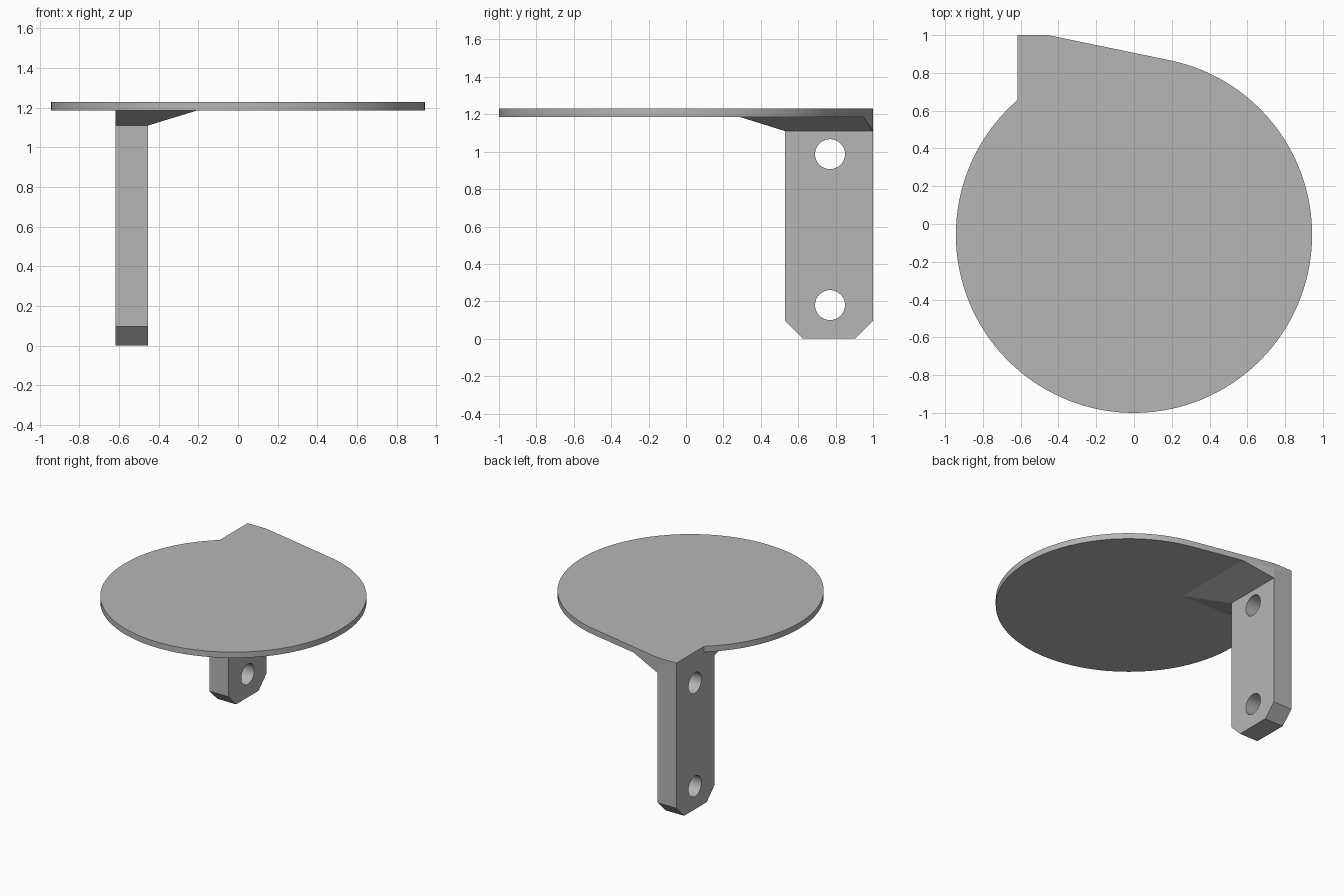
import bpy, bmesh
from math import sin, cos, pi, acos, asin, atan2, hypot
from mathutils import Matrix

if "Cube" in bpy.data.objects:
    bpy.data.objects.remove(bpy.data.objects["Cube"])

grey = bpy.data.materials.new("plain grey")
grey.use_nodes = True
grey.diffuse_color = (0.47, 0.47, 0.47, 1)
grey.node_tree.nodes["Principled BSDF"].inputs["Base Color"].default_value = grey.diffuse_color


def finish(bm, name):
    bmesh.ops.recalc_face_normals(bm, faces=bm.faces)
    mesh = bpy.data.meshes.new(name)
    bm.to_mesh(mesh)
    bm.free()
    mesh.materials.append(grey)
    ob = bpy.data.objects.new(name, mesh)
    bpy.context.scene.collection.objects.link(ob)
    return ob


def smooth(ob):
    bpy.ops.object.select_all(action='DESELECT')
    ob.select_set(True)
    bpy.context.view_layer.objects.active = ob
    bpy.ops.object.shade_smooth_by_angle(angle=pi / 6)


def prism(points, offset, name):
    """Extrude a closed planar outline along offset."""
    bm = bmesh.new()
    face = bm.faces.new([bm.verts.new(p) for p in points])
    moved = bmesh.ops.extrude_face_region(bm, geom=[face], use_keep_orig=True)["geom"]
    verts = [g for g in moved if isinstance(g, bmesh.types.BMVert)]
    bmesh.ops.translate(bm, verts=verts, vec=offset)
    return finish(bm, name)


R, CY = 0.943, -0.057            # disc radius and centre
X0, X1 = -0.617, -0.455          # post sides
Y0, Y1 = 0.53, 1.0               # post front and back
Z_POST, Z_LOW, Z_TOP = 1.11, 1.185, 1.23

# Plate: disc joined to the post corner by a straight tangent edge
reach = hypot(X1, Y1 - CY)
start = atan2(X0, -(R * R - X0 * X0) ** 0.5) + 2 * pi
start = pi - asin(-X0 / R) + pi / 2 - pi / 2
start = pi / 2 + asin(-X0 / R)
end = atan2(Y1 - CY, X1) - acos(R / reach)
N = 112
arc = [start + (end + 2 * pi - start) * i / N for i in range(N + 1)]
outline = [(R * cos(a), CY + R * sin(a), Z_LOW) for a in arc]
outline += [(X1, Y1, Z_LOW), (X0, Y1, Z_LOW)]
smooth(prism(outline, (0, 0, Z_TOP - Z_LOW), "plate"))

# Gusset: sloped block flaring from the post up to the plate
tx, ty = R * cos(end), CY + R * sin(end)
GX, GY = -0.21, 0.29
edge_y = Y1 + (ty - Y1) * (GX - X1) / (tx - X1)
bm = bmesh.new()
for x, y in ((X0, Y0), (X1, Y0), (X1, Y1), (X0, Y1)):
    bm.verts.new((x, y, Z_POST))
for x, y in ((X0, GY), (GX, GY), (GX, edge_y), (X1, Y1), (X0, Y1)):
    bm.verts.new((x, y, Z_LOW))
bmesh.ops.convex_hull(bm, input=bm.verts)
bmesh.ops.dissolve_limit(bm, angle_limit=0.01, verts=bm.verts, edges=bm.edges)
finish(bm, "gusset")

# Post: flat bar with chamfered lower corners
C = 0.096
profile = [(Y0, Z_POST), (Y0, C), (Y0 + C, 0), (Y1 - C, 0), (Y1, C), (Y1, Z_POST)]
post = prism([(X0, y, z) for y, z in profile], (X1 - X0, 0, 0), "post")

# Two screw holes through the post
bm = bmesh.new()
for z in (0.18, 0.987):
    place = Matrix.Translation(((X0 + X1) / 2, 0.77, z)) @ Matrix.Rotation(pi / 2, 4, 'Y')
    bmesh.ops.create_cone(bm, cap_ends=True, segments=48, radius1=0.08, radius2=0.08,
                          depth=0.4, matrix=place)
cutter = finish(bm, "hole_cutter")
cutter.hide_render = True
cut = post.modifiers.new("holes", 'BOOLEAN')
cut.object = cutter
cut.solver = 'EXACT'
bpy.context.view_layer.objects.active = post
bpy.ops.object.modifier_apply(modifier=cut.name)
bpy.data.objects.remove(cutter)
smooth(post)
